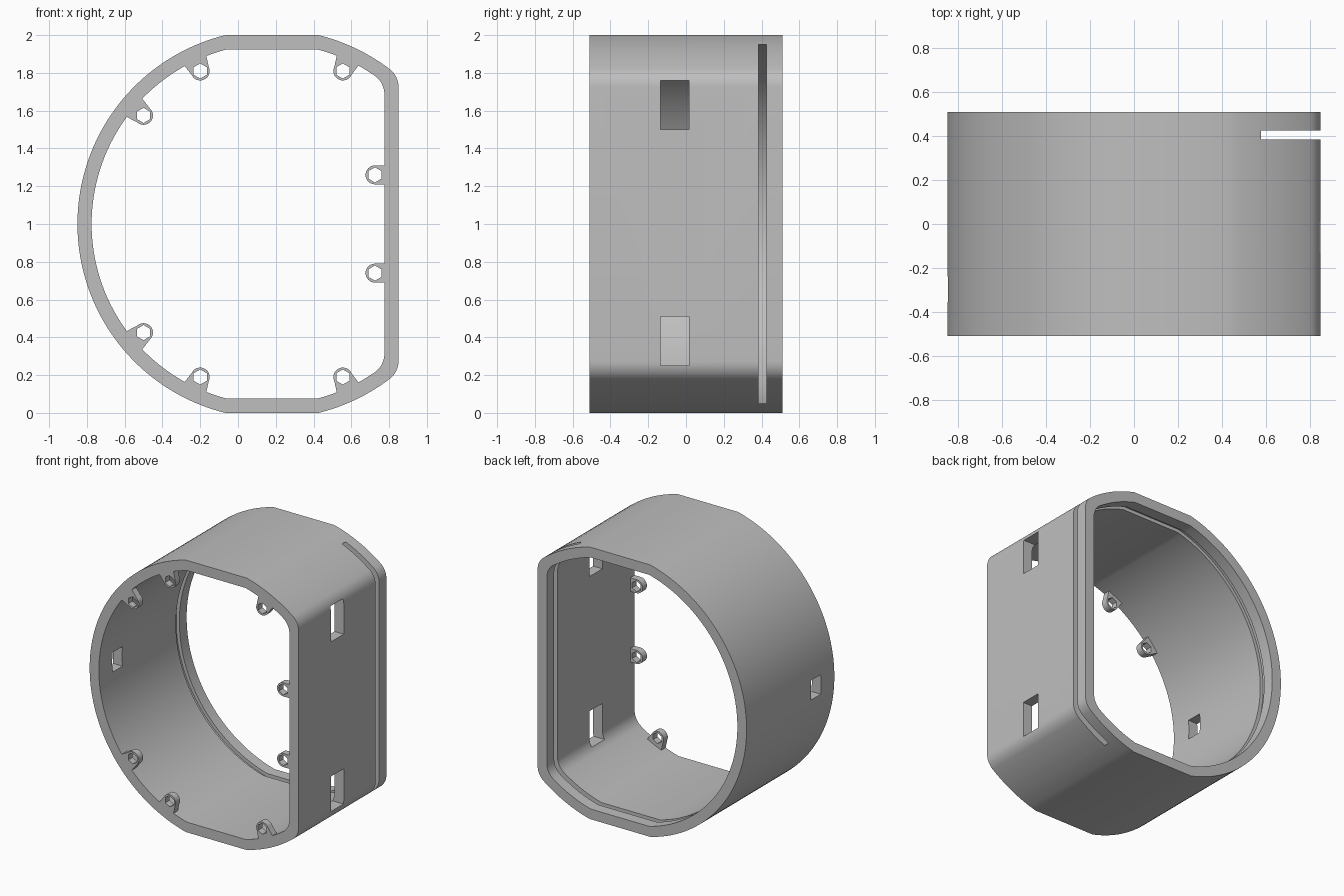
import bpy, bmesh
from math import sin, cos, asin, acos, pi, radians, hypot

if "Cube" in bpy.data.objects:
    bpy.data.objects.remove(bpy.data.objects["Cube"], do_unlink=True)

CX, CZ = 0.18, 1.0            # centre of the big arc
FRONT, BACK = -0.51, 0.51

grey = bpy.data.materials.new("plain grey")
grey.use_nodes = True
grey.diffuse_color = (0.52, 0.52, 0.52, 1)
grey.node_tree.nodes["Principled BSDF"].inputs["Base Color"].default_value = (0.52, 0.52, 0.52, 1)


def arc(x, z, r, a0, a1, n):
    return [(x + r * cos(a0 + (a1 - a0) * i / n), z + r * sin(a0 + (a1 - a0) * i / n))
            for i in range(n + 1)]


def prism(name, pts, y0, y1):
    """Extrude an x-z outline along y."""
    bm = bmesh.new()
    face = bm.faces.new([bm.verts.new((x, y0, z)) for x, z in pts])
    ext = bmesh.ops.extrude_face_region(bm, geom=[face])["geom"]
    bmesh.ops.translate(bm, vec=(0, y1 - y0, 0),
                        verts=[v for v in ext if isinstance(v, bmesh.types.BMVert)])
    bmesh.ops.recalc_face_normals(bm, faces=bm.faces)
    me = bpy.data.meshes.new(name)
    bm.to_mesh(me)
    bm.free()
    me.materials.append(grey)
    ob = bpy.data.objects.new(name, me)
    bpy.context.collection.objects.link(ob)
    return ob


def box(x0, x1, y0, y1, z0, z1):
    return prism("cutter", [(x0, z0), (x1, z0), (x1, z1), (x0, z1)], y0, y1)


def select(ob):
    bpy.ops.object.select_all(action='DESELECT')
    ob.select_set(True)
    bpy.context.view_layer.objects.active = ob


def cut(ob, cutter):
    cutter.hide_render = True
    mod = ob.modifiers.new("cut", 'BOOLEAN')
    mod.operation, mod.solver, mod.object = 'DIFFERENCE', 'EXACT', cutter
    select(ob)
    bpy.ops.object.modifier_apply(modifier=mod.name)
    bpy.data.objects.remove(cutter, do_unlink=True)


def smooth(ob):
    select(ob)
    bpy.ops.object.shade_smooth_by_angle(angle=radians(25))


def mirrored(upper):
    """Close an upper half outline with its reflection below."""
    return upper + [(x, 2 * CZ - z) for x, z in reversed(upper) if z > CZ + 1e-5]


def housing_outline(r, half_height, right, fillet):
    flat = asin(half_height / r)
    phi = acos((right - fillet - CX) / (r - fillet))
    fx, fz = right - fillet, CZ + (r - fillet) * sin(phi)
    upper = arc(CX, CZ, r, pi, pi - flat, 40)
    upper += arc(CX, CZ, r, flat, phi, 8)
    upper += arc(fx, fz, fillet, phi, 0, 8)[1:]
    return mirrored(upper)


# Housing: hollow D-shaped ring
housing = prism("housing", housing_outline(1.03, 1.0, 0.85, 0.12), FRONT, BACK)
cut(housing, prism("cutter", housing_outline(0.955, 0.925, 0.775, 0.12), FRONT - 0.1, BACK + 0.1))

# Panel groove near the back, open through the flat side
groove = arc(CX, CZ, 0.98, pi, pi - asin(0.95 / 0.98), 40) + [(1.2, CZ + 0.95)]
cut(housing, prism("cutter", mirrored(groove), 0.385, 0.425))

# Windows: two in the flat side, a small one in the round side
for z in (0.25, 1.5):
    cut(housing, box(0.6, 1.0, -0.135, 0.015, z, z + 0.26))
cut(housing, box(-1.0, -0.6, -0.355, -0.24, 0.928, 1.072))
smooth(housing)


# Screw bosses along the front edge, each with a hexagonal hole
def boss(name, x, z, on_flat):
    if on_flat:
        dx, dz, reach, half = 1, 0, 0.06, 0.05
    else:
        d = hypot(x - CX, z - CZ)
        dx, dz, reach, half = (x - CX) / d, (z - CZ) / d, 0.985 - d, 0.07
    local = [(reach, half)] + arc(0, 0, 0.05, pi / 2, 3 * pi / 2, 16) + [(reach, -half)]
    pts = [(x + u * dx - v * dz, z + u * dz + v * dx) for u, v in local]
    ob = prism(name, pts, FRONT, FRONT + 0.05)
    hexagon = arc(x, z, 0.04, pi / 2, pi / 2 + 2 * pi, 6)[:-1]
    cut(ob, prism("cutter", hexagon, FRONT - 0.1, FRONT + 0.2))
    smooth(ob)


for name, x, dz, on_flat in (("inner_top", -0.2, 0.81, False), ("round_side", -0.5, 0.575, False),
                             ("outer_top", 0.555, 0.81, False), ("flat_side", 0.725, 0.26, True)):
    boss(name + "_boss_upper", x, CZ + dz, on_flat)
    boss(name + "_boss_lower", x, CZ - dz, on_flat)
